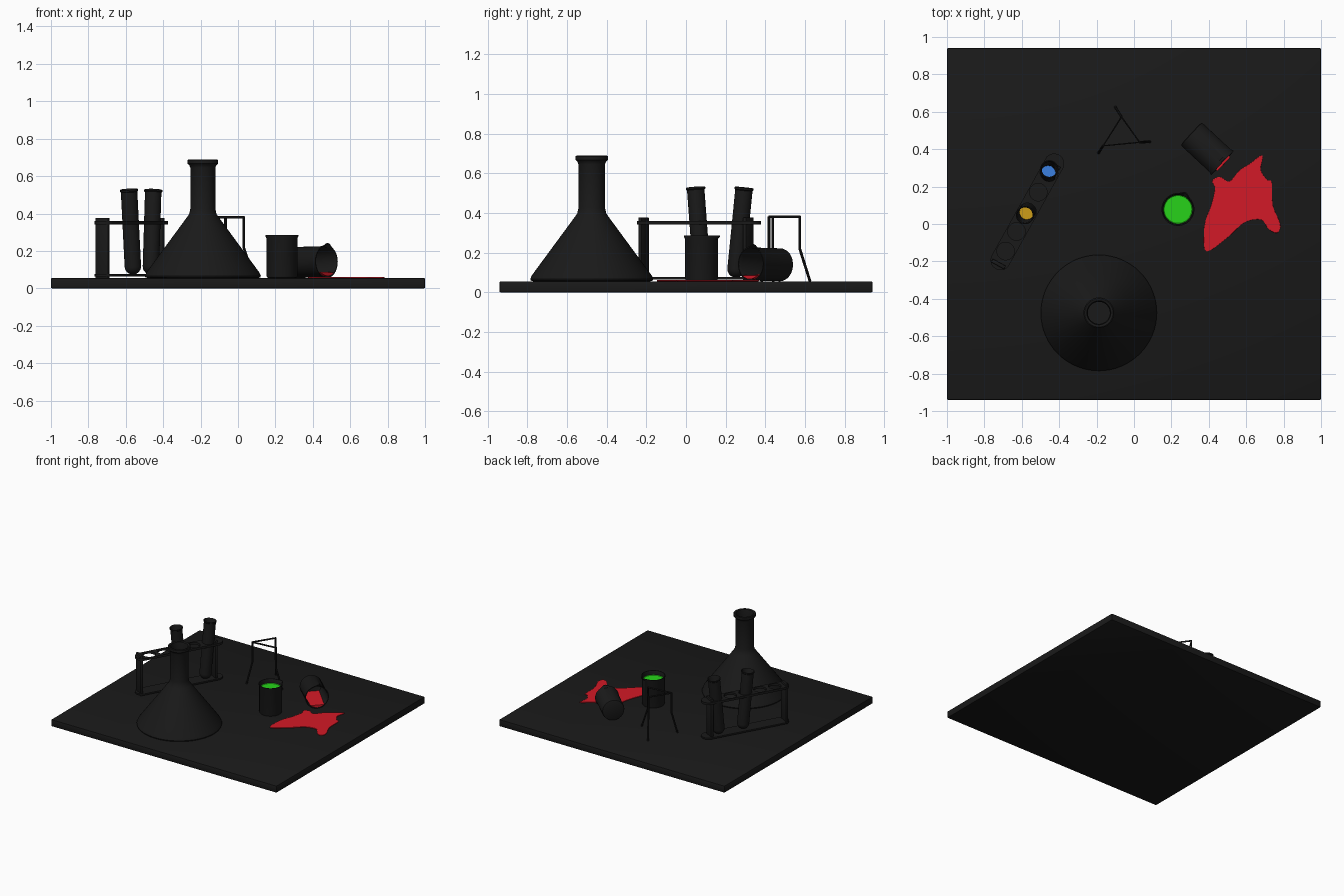
import bpy, bmesh, math
from mathutils import Vector, Matrix

if "Cube" in bpy.data.objects:
    bpy.data.objects.remove(bpy.data.objects["Cube"])

def material(name, col):
    m = bpy.data.materials.new(name)
    m.diffuse_color = (*col, 1)
    m.use_nodes = True
    m.node_tree.nodes["Principled BSDF"].inputs["Base Color"].default_value = m.diffuse_color
    return m

DARK = material("dark", (0.01, 0.01, 0.01))
RED = material("red", (0.65, 0.01, 0.02))
GREEN = material("green", (0.02, 0.65, 0.01))
YELLOW = material("yellow", (0.65, 0.36, 0.01))
BLUE = material("blue", (0.04, 0.2, 0.7))
TABLE = 0.055

def finish(ob, mat, smooth=True):
    ob.data.materials.append(mat)
    bpy.ops.object.select_all(action='DESELECT')
    ob.select_set(True)
    bpy.context.view_layer.objects.active = ob
    if ob.type == 'CURVE':
        bpy.ops.object.convert(target='MESH')
        ob = bpy.context.view_layer.objects.active
    if smooth:
        bpy.ops.object.shade_smooth_by_angle(angle=math.radians(35))
    return ob

def from_bmesh(name, bm, mat, matrix=Matrix()):
    bmesh.ops.recalc_face_normals(bm, faces=bm.faces[:])
    me = bpy.data.meshes.new(name)
    bm.to_mesh(me)
    bm.free()
    ob = bpy.data.objects.new(name, me)
    bpy.context.collection.objects.link(ob)
    ob.matrix_world = matrix
    return finish(ob, mat)

def lathe_bm(profile, seg=48):
    bm = bmesh.new()
    vs = [bm.verts.new((r, 0, z)) for r, z in profile]
    es = [bm.edges.new(p) for p in zip(vs, vs[1:])]
    bmesh.ops.spin(bm, geom=vs + es, cent=(0, 0, 0), axis=(0, 0, 1),
                   angle=2 * math.pi, steps=seg)
    bmesh.ops.remove_doubles(bm, verts=bm.verts[:], dist=1e-5)
    return bm

def axis_matrix(a, b):
    a, b = Vector(a), Vector(b)
    return Matrix.Translation(a) @ (b - a).to_track_quat('Z', 'Y').to_matrix().to_4x4()

def box(name, size, matrix, bevel=0.004):
    bm = bmesh.new()
    bmesh.ops.create_cube(bm, size=1)
    bmesh.ops.scale(bm, vec=size, verts=bm.verts[:])
    bmesh.ops.bevel(bm, geom=bm.edges[:], offset=bevel, segments=2, profile=0.5, affect='EDGES')
    return from_bmesh(name, bm, DARK, matrix)

def flat_shape(name, loops, half, mat, matrix, bevel=0.0):
    # filled outline with holes, given thickness
    cu = bpy.data.curves.new(name, 'CURVE')
    cu.dimensions, cu.fill_mode = '2D', 'BOTH'
    cu.extrude, cu.bevel_depth, cu.bevel_resolution = half, bevel, 1
    for pts in loops:
        s = cu.splines.new('POLY')
        s.points.add(len(pts) - 1)
        for p, (x, y) in zip(s.points, pts):
            p.co = (x, y, 0, 1)
        s.use_cyclic_u = True
    ob = bpy.data.objects.new(name, cu)
    bpy.context.collection.objects.link(ob)
    ob.matrix_world = matrix
    return finish(ob, mat)

def arc(cx, cy, r, a0, a1, n):
    return [(cx + r * math.cos(a0 + (a1 - a0) * i / n),
             cy + r * math.sin(a0 + (a1 - a0) * i / n)) for i in range(n)]

# table slab
box("table_slab", (2, 1.88, TABLE), Matrix.Translation((0, 0, TABLE / 2)), 0.006)

# conical flask, open with an inner wall
flask = [(0, 0), (0.295, 0), (0.307, 0.004), (0.31, 0.012), (0.302, 0.03), (0.085, 0.325),
         (0.073, 0.343), (0.067, 0.37), (0.067, 0.59), (0.072, 0.603), (0.082, 0.612),
         (0.082, 0.63), (0.076, 0.634), (0.064, 0.63), (0.059, 0.6), (0.059, 0.365),
         (0.075, 0.32), (0.29, 0.028), (0.29, 0.012), (0, 0.01)]
from_bmesh("flask", lathe_bm(flask, 64), DARK, Matrix.Translation((-0.188, -0.475, TABLE)))

# beakers with a pouring lip
def beaker(name, matrix, spout):
    prof = [(0, 0), (0.072, 0), (0.08, 0.004), (0.083, 0.013), (0.083, 0.212), (0.088, 0.224),
            (0.088, 0.23), (0.083, 0.23), (0.078, 0.214), (0.078, 0.012), (0.07, 0.007), (0, 0.007)]
    bm = lathe_bm(prof)
    for v in bm.verts:
        if v.co.z > 0.215:
            d = math.atan2(v.co.y, v.co.x) - spout
            push = 0.013 * math.exp(-(d / 0.22) ** 2)
            v.co += Vector((v.co.x, v.co.y, 0)).normalized() * push
    from_bmesh(name, bm, DARK, matrix)

stand = Matrix.Translation((0.235, 0.078, TABLE))
beaker("upright_beaker", stand, math.radians(65))
from_bmesh("green_liquid", lathe_bm([(0, 0.008), (0.0775, 0.008), (0.0775, 0.198), (0.074, 0.195), (0, 0.195)]),
           GREEN, stand)
lying = axis_matrix((0.305, 0.483, TABLE + 0.083), (0.475, 0.325, TABLE + 0.088))
beaker("fallen_beaker", lying, math.radians(80))

# red liquid left in the fallen beaker
bm = lathe_bm([(0, 0.01), (0.077, 0.01), (0.077, 0.238), (0, 0.238)])
r = bmesh.ops.bisect_plane(bm, geom=bm.verts[:] + bm.edges[:] + bm.faces[:],
                           plane_co=(0, -0.056, 0.2), plane_no=(0, 1, 0.05), clear_outer=True)
bmesh.ops.holes_fill(bm, edges=[e for e in bm.edges if e.is_boundary])
from_bmesh("red_liquid", bm, RED, lying)

# red spill, outline smoothed by a spline
out = [(.685, .365), (.675, .29), (.65, .23), (.735, .22), (.74, .1), (.78, 0), (.765, -.045),
       (.72, -.025), (.68, .025), (.59, .01), (.5, -.07), (.39, -.145), (.375, -.06), (.385, .02),
       (.415, .1), (.435, .19), (.42, .23), (.46, .25), (.51, .225), (.565, .285), (.62, .32)]
out[2] = (.71, .235)
smooth = []
for i in range(len(out)):
    p = [Vector(out[(i + k) % len(out)]) for k in (-1, 0, 1, 2)]
    for t in (0, 0.25, 0.5, 0.75):
        q = 0.5 * (2 * p[1] + (p[2] - p[0]) * t + (2 * p[0] - 5 * p[1] + 4 * p[2] - p[3]) * t * t
                   + (3 * p[1] - p[0] - 3 * p[2] + p[3]) * t ** 3)
        smooth.append((q.x, q.y))
flat_shape("red_spill", [smooth], 0.001, RED, Matrix.Translation((0, 0, TABLE + 0.003)), 0.002)

# test tube rack: two rounded plates between end posts
rack = Matrix.Translation((-0.57, 0.065, 0)) @ Matrix.Rotation(math.radians(61), 4, 'Z')
W, L = 0.054, 0.295
pill = arc(L, 0, W, -math.pi / 2, math.pi / 2, 16) + arc(-L, 0, W, math.pi / 2, 1.5 * math.pi, 16)
holes = [arc(0.12 * i, 0, 0.047, 0, 2 * math.pi, 32) for i in range(-2, 3)]
flat_shape("rack_top", [pill] + holes, 0.009, DARK, rack @ Matrix.Translation((0, 0, 0.35)))
flat_shape("rack_base", [pill], 0.006, DARK, rack @ Matrix.Translation((0, 0, 0.07)))
for name, x in (("rack_post_near", -0.319), ("rack_post_far", 0.285)):
    box(name, (0.02, 0.08, 0.322), rack @ Matrix.Translation((x, 0, 0.216)))

# leaning test tubes with coloured liquid
def round_end(r, z0):
    return [(r * math.sin(a), z0 + r - r * math.cos(a))
            for a in (i * math.pi / 16 for i in range(9))]

def tube(name, a, b, mat):
    m = axis_matrix(a, b)
    h = (Vector(b) - Vector(a)).length
    prof = (round_end(0.044, 0) + [(0.044, h - 0.015), (0.049, h - 0.01), (0.049, h - 0.002),
            (0.045, h), (0.04, h - 0.01)] + round_end(0.04, 0.005)[::-1])
    from_bmesh(name, lathe_bm(prof, 32), DARK, m)
    fill = round_end(0.0395, 0.006) + [(0.0395, 0.25), (0, 0.25)]
    from_bmesh(name + "_liquid", lathe_bm(fill, 32), mat, m)

tube("middle_tube", (-0.56, 0.082, 0.074), (-0.583, 0.048, 0.53), YELLOW)
tube("end_tube", (-0.467, 0.248, 0.074), (-0.453, 0.293, 0.528), BLUE)

# wire tripod
def wire(name, pts, cyclic=False):
    cu = bpy.data.curves.new(name, 'CURVE')
    cu.dimensions, cu.bevel_depth, cu.bevel_resolution = '3D', 0.007, 2
    cu.use_fill_caps = True
    s = cu.splines.new('POLY')
    s.points.add(len(pts) - 1)
    for p, c in zip(s.points, pts):
        p.co = (*c, 1)
    s.use_cyclic_u = cyclic
    ob = bpy.data.objects.new(name, cu)
    bpy.context.collection.objects.link(ob)
    finish(ob, DARK)

tops = [(-0.067, 0.573), (-0.165, 0.418), (0.03, 0.437)]
feet = [(-0.1, 0.625), (-0.19, 0.38), (0.085, 0.44)]
wire("tripod_ring", [(*p, 0.38) for p in tops], True)
for i, (t, f) in enumerate(zip(tops, feet)):
    wire(f"tripod_leg_{i + 1}", [(*t, 0.383), (*t, 0.22), (*f, TABLE)])
